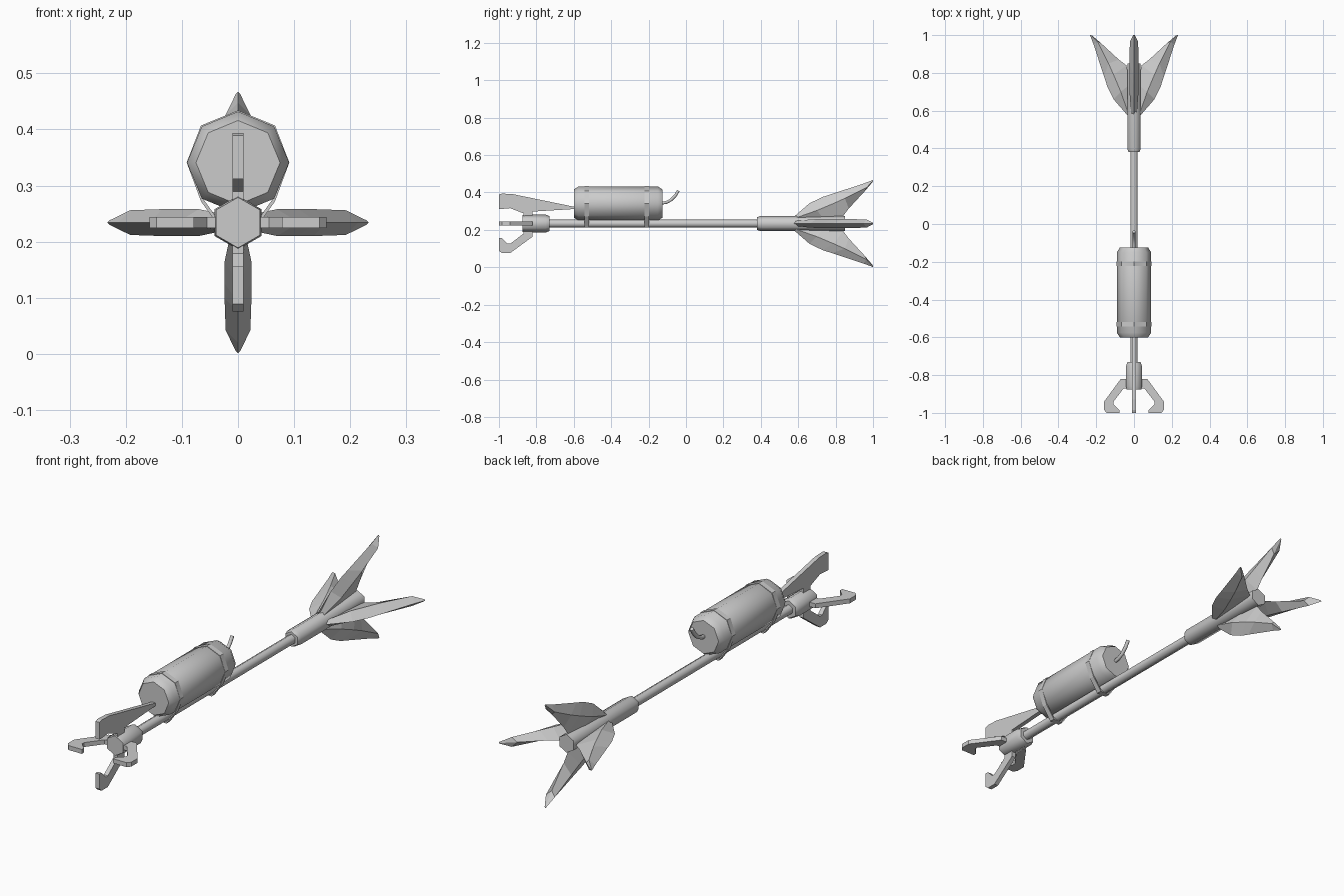
import bpy, bmesh, math
from mathutils import Matrix, Vector

if "Cube" in bpy.data.objects:
    bpy.data.objects.remove(bpy.data.objects["Cube"])

AXIS = 0.234      # height of the shaft centre line
BARREL = 0.341    # height of the barrel centre line

grey = bpy.data.materials.new("grey")
grey.diffuse_color = (0.6, 0.6, 0.6, 1)
grey.use_nodes = True
grey.node_tree.nodes["Principled BSDF"].inputs["Base Color"].default_value = grey.diffuse_color


def finish(name, bm, smooth=None):
    bmesh.ops.recalc_face_normals(bm, faces=bm.faces)
    me = bpy.data.meshes.new(name)
    bm.to_mesh(me)
    bm.free()
    me.materials.append(grey)
    ob = bpy.data.objects.new(name, me)
    bpy.context.collection.objects.link(ob)
    if smooth:
        bpy.ops.object.select_all(action='DESELECT')
        ob.select_set(True)
        bpy.context.view_layer.objects.active = ob
        bpy.ops.object.shade_smooth_by_angle(angle=math.radians(smooth))
    return ob


def loft(name, rings, smooth=None, closed=False):
    """Skin a list of equal-length point rings; cap the ends unless closed."""
    bm = bmesh.new()
    vs = [[bm.verts.new(p) for p in r] for r in rings]
    n = len(rings[0])
    pairs = list(zip(vs, vs[1:])) + ([(vs[-1], vs[0])] if closed else [])
    for a, b in pairs:
        for i in range(n):
            j = (i + 1) % n
            bm.faces.new((a[i], a[j], b[j], b[i]))
    if not closed:
        bm.faces.new(vs[0])
        bm.faces.new(vs[-1])
    return finish(name, bm, smooth)


def lathe(name, profile, sides, z, smooth):
    """Turn (y, radius) pairs around a line along y, one corner pointing up."""
    rings = []
    for y, r in profile:
        angs = [2 * math.pi * i / sides for i in range(sides)]
        rings.append([(r * math.sin(a), y, z + r * math.cos(a)) for a in angs])
    return loft(name, rings, smooth)


def plate(name, outline, half):
    """Flat plate from (y, radial height) points, thick along x."""
    return loft(name, [[(s * half, y, r) for y, r in outline] for s in (-1, 1)])


def place(ob, quarter):
    """Turn a part built on the upward side around the shaft."""
    ob.data.transform(Matrix.Translation((0, 0, AXIS))
                      @ Matrix.Rotation(quarter * math.pi / 2, 4, 'Y'))


# Shaft, head and tail sleeve
lathe("shaft", [(-0.75, 0.022), (0.40, 0.022)], 6, AXIS, 62)
lathe("head", [(-0.875, 0.045), (-0.86, 0.048), (-0.75, 0.048), (-0.73, 0.04)], 6, AXIS, 62)
lathe("tail_sleeve", [(0.38, 0.034), (0.40, 0.041), (0.85, 0.041)], 6, AXIS, 62)

# Barrel charge with chamfered ends
lathe("barrel", [(-0.60, 0.075), (-0.575, 0.091), (-0.15, 0.091), (-0.125, 0.075)],
      8, BARREL, 46)

# Straps looping round barrel and shaft
for k, y in enumerate((-0.53, -0.21)):
    loop = [(0, 0.434), (0.066, 0.407), (0.0915, BARREL), (0.066, 0.272), (0.024, 0.213)]
    loop += [(-x, z) for x, z in reversed(loop[1:])]
    centre = Vector((0, 0, 0.32))
    rings = []
    for x, z in loop:
        p = Vector((x, 0, z))
        q = centre + (p - centre) * 0.93
        rings.append([(v.x, y + d, v.z) for v, d in
                      ((p, -0.012), (p, 0.012), (q, 0.012), (q, -0.012))])
    loft(f"strap_{k + 1}", rings, closed=True)

# Fuse bending upwards out of the barrel's rear
path = [(-0.14, 0.341), (-0.105, 0.347), (-0.08, 0.36), (-0.058, 0.382), (-0.04, 0.41)]
rings = []
for i, (y, z) in enumerate(path):
    a, b = path[max(i - 1, 0)], path[min(i + 1, len(path) - 1)]
    t = Vector((0, b[0] - a[0], b[1] - a[1])).normalized()
    up = Vector((0, -t.z, t.y))
    rings.append([Vector((0, y, z)) + 0.009 * (math.cos(w) * Vector((1, 0, 0)) + math.sin(w) * up)
                  for w in (i2 * math.pi / 3 for i2 in range(6))])
loft("fuse", rings, 62)

# Hooked claws on both sides and below
claw = [(-0.82, 0.03), (-0.82, 0.07), (-0.94, 0.158), (-0.985, 0.158), (-1.0, 0.145),
        (-1.0, 0.078), (-0.985, 0.078), (-0.955, 0.108), (-0.94, 0.108), (-0.87, 0.055),
        (-0.87, 0.03)]
for name, q in (("claw_right", 1), ("claw_below", 2), ("claw_left", 3)):
    place(plate(name, claw, 0.01), q)

# Upper claw drawn back into a long wedge that meets the barrel
wedge = [(-0.82, 0.03), (-0.82, 0.064), (-0.59, 0.078), (-0.59, 0.088), (-0.93, 0.158),
         (-0.985, 0.16), (-1.0, 0.155), (-1.0, 0.078), (-0.985, 0.078), (-0.94, 0.082),
         (-0.87, 0.055), (-0.87, 0.03)]
place(plate("claw_above", wedge, 0.01), 0)

# Tail fins: kite sections as (outer y, r), (ridge y, r), (inner y, r), half thickness
fin = [((0.57, 0.030), (0.58, 0.028), (0.60, 0.015), 0.015),
       ((0.66, 0.108), (0.70, 0.070), (0.74, 0.020), 0.024),
       ((0.73, 0.142), (0.79, 0.108), (0.84, 0.040), 0.024),
       ((0.78, 0.158), (0.85, 0.135), (0.87, 0.080), 0.024),
       ((0.95, 0.214), (0.965, 0.192), (0.955, 0.172), 0.022),
       ((1.00, 0.233), (1.00, 0.229), (0.998, 0.222), 0.004)]
for q, name in enumerate(("fin_above", "fin_right", "fin_below", "fin_left")):
    sections = [[(0, *o), (t, *m), (0, *i), (-t, *m)] for o, m, i, t in fin]
    place(loft(name, sections), q)
